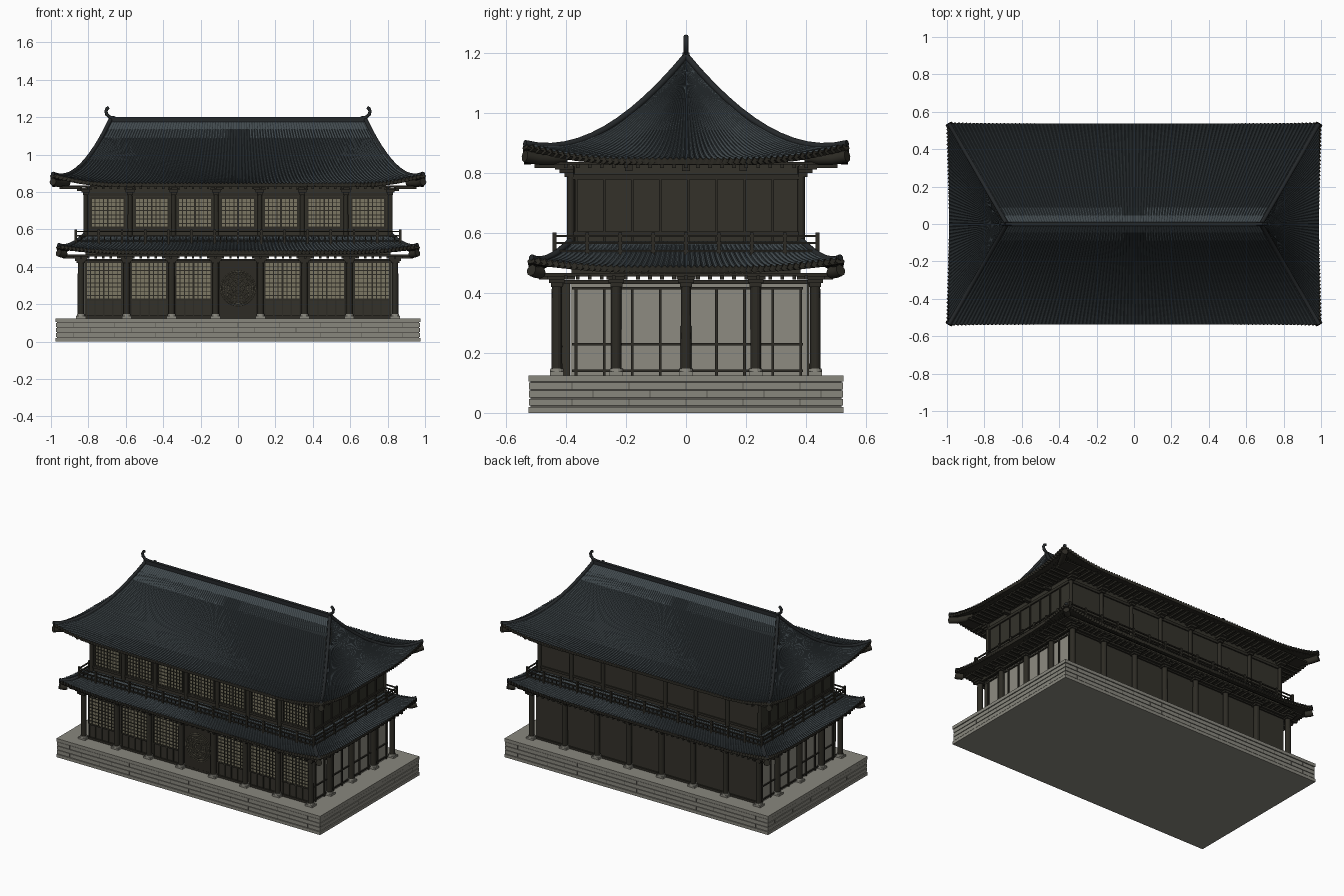
import bpy, bmesh, math
from mathutils import Matrix, Vector

cube = bpy.data.objects.get("Cube")
if cube:
    bpy.data.objects.remove(cube, do_unlink=True)


def material(name, *rgb):
    m = bpy.data.materials.new(name)
    m.use_nodes = True
    m.diffuse_color = (*rgb, 1)
    m.node_tree.nodes["Principled BSDF"].inputs["Base Color"].default_value = (*rgb, 1)
    return m


tile = material("slate tile", .055, .07, .078)
groove = material("tile groove", .02, .026, .03)
trim = material("dark ridge trim", .018, .021, .023)
wood = material("dark wood", .026, .024, .018)
panel = material("wood panel", .033, .031, .023)
paper = material("window paper", .2, .185, .125)
brass = material("dull brass", .12, .11, .075)
plaster = material("pale plaster", .27, .26, .22)
stone = material("grey stone", .25, .243, .208)
joint = material("stone joint", .1, .097, .083)


def add_object(name, data, *mats):
    ob = bpy.data.objects.new(name, data)
    bpy.context.collection.objects.link(ob)
    for m in mats:
        data.materials.append(m)
    return ob


class Part:
    """Collects simple solids of one colour into a single object."""
    def __init__(self, name, mat):
        self.name, self.mat, self.bm = name, mat, bmesh.new()

    def box(self, x, y, z, w, d, h):
        # centred in x and y, standing on z
        mat = Matrix.Translation((x, y, z + h / 2)) @ Matrix.Diagonal((w, d, h, 1))
        bmesh.ops.create_cube(self.bm, size=1, matrix=mat)

    def post(self, x, y, z, r, h):
        bmesh.ops.create_cone(self.bm, cap_ends=True, segments=14, radius1=r, radius2=r * .94,
                              depth=h, matrix=Matrix.Translation((x, y, z + h / 2)))

    def ring(self, hx, hy, z, w, h):
        for s in (-1, 1):
            self.box(0, s * hy, z, 2 * hx + w, w, h)
            self.box(s * hx, 0, z, w, 2 * hy + w, h)

    def done(self):
        me = bpy.data.meshes.new(self.name)
        self.bm.to_mesh(me)
        self.bm.free()
        for p in me.polygons:
            p.use_smooth = False
        return add_object(self.name, me, self.mat)


def tube(name, paths, r, mat, closed=False):
    cu = bpy.data.curves.new(name, "CURVE")
    cu.dimensions = "3D"
    cu.bevel_depth, cu.bevel_resolution, cu.use_fill_caps = r, 2, True
    for pts in paths:
        sp = cu.splines.new("POLY")
        sp.points.add(len(pts) - 1)
        for p, co in zip(sp.points, pts):
            p.co = (*co, 1)
        sp.use_cyclic_u = closed
    return add_object(name, cu, mat)


def roof(name, inner, outer, z0, z1, power, lift, thick, rib):
    """Four curved, ribbed slopes with raised corners, plus hip ridges."""
    def height(t, d):
        return z0 + (z1 - z0) * (1 - t) ** power + lift * d * d * t ** 3
    bm = bmesh.new()
    rows, cycle = 12, (0, 1, 1, 0)
    for k in range(4):
        a, b = k % 2, 1 - k % 2
        n = 4 * round(2 * outer[a] / rib)
        turn = Matrix.Rotation(k * math.pi / 2, 3, "Z")
        grid = []
        for i in range(n + 1):
            u = 2 * i / n - 1
            d = max(0, 1 - (1 - abs(u)) * outer[a] / .35)
            line = []
            for j in range(rows + 1):
                t = j / rows
                bump = .006 * cycle[i % 4] * min(1, 5 * t)
                x = u * (inner[a] + (outer[a] - inner[a]) * t)
                y = inner[b] + (outer[b] - inner[b]) * t
                line.append(bm.verts.new(turn @ Vector((x, -y, height(t, d) + bump))))
            grid.append(line)
        for i in range(n):
            for j in range(rows):
                f = bm.faces.new((grid[i][j], grid[i][j + 1], grid[i + 1][j + 1], grid[i + 1][j]))
                f.material_index = int(i % 4 == 3)
    bmesh.ops.remove_doubles(bm, verts=bm.verts, dist=.0002)
    me = bpy.data.meshes.new(name)
    bm.to_mesh(me)
    bm.free()
    ob = add_object(name, me, tile, groove, wood, wood)
    sol = ob.modifiers.new("thickness", "SOLIDIFY")
    sol.thickness, sol.offset = thick, -1
    sol.material_offset = sol.material_offset_rim = 2

    def hip(sx, sy, t, dz):
        return (sx * (inner[0] + (outer[0] - inner[0]) * t),
                sy * (inner[1] + (outer[1] - inner[1]) * t), height(t, 1) + dz)
    corners = [(sx, sy) for sx in (-1, 1) for sy in (-1, 1)]
    steps = [j / rows for j in range(rows + 1)]
    tube(name + "_hip_ridges", [[hip(*c, t, .003) for t in steps] for c in corners], .011, trim)
    tube(name + "_corner_beams", [[hip(*c, t, -.04) for t in steps[-4:]] for c in corners], .02, wood)


# Stone terrace: courses over a recessed core
core = Part("terrace_core", joint)
core.box(0, 0, .004, 1.934, 1.034, .115)
base = Part("terrace_courses", stone)
base.box(0, 0, 0, 1.95, 1.05, .02)
base.box(0, 0, .104, 1.95, 1.05, .021)
for i in range(3):
    z = .024 + i * .027
    base.box(0, 0, z, 1.944, 1.044, .023)
    for k in range(-4, 5):
        for s in (-1, 1):
            core.box(k * .22 + i % 2 * .09, s * .522, z, .003, .002, .023)
            if abs(k) < 3:
                core.box(s * .972, k * .19 + i % 2 * .07, z, .002, .003, .023)
core.done()
base.done()

# Columns, plinths and brackets
cols_x = [s * x for x in (.12, .355, .595, .84) for s in (-1, 1)]
low_spots = [(x, s * .43) for x in cols_x for s in (-1, 1)]
low_spots += [(s * .84, y) for y in (-.232, 0, .232) for s in (-1, 1)]
plinths, columns = Part("column_plinths", stone), Part("lower_columns", wood)
brackets = Part("eave_brackets", wood)
for x, y in low_spots:
    plinths.box(x, y, .125, .052, .045, .012)
    plinths.post(x, y, .137, .023, .01)
    columns.post(x, y, .14, .018, .31)
    for k in range(3):
        brackets.box(x, y, .42 + k * .012, .045 + k * .018, .04 + k * .012, .012)
uppers = Part("upper_columns", wood)
for x in cols_x:
    for s in (-1, 1):
        ux = x * .97
        uppers.post(ux, s * .384, .55, .013, .27)
        for k in range(3):
            brackets.box(ux, s * (.39 + k * .008), .785 + k * .013, .03 + k * .016, .03 + k * .016, .013)
for y in (-.19, 0, .19):
    for s in (-1, 1):
        brackets.box(s * .835, y, .805, .05, .025, .02)
for p in (plinths, columns, uppers, brackets):
    p.done()

# Lower storey walls
walls = Part("lower_long_walls", panel)
for s in (-1, 1):
    walls.box(0, s * .398, .125, 1.64, .025, .31)
walls.done()
ends = Part("lower_end_walls", plaster)
for s in (-1, 1):
    ends.box(s * .815, .01, .125, .02, .79, .305)
ends.done()
strips = Part("wall_battens", wood)
for s in (-1, 1):
    for k in range(-4, 5):
        strips.box(s * .828, k * .0935 + .008, .125, .01, .009, .295)
        strips.box(s * .818, k * .0935 + .008, .57, .01, .008, .21)
    for z in (.136, .224, .411):
        strips.box(s * .828, .005, z, .008, .77, .008)
    strips.box(0, s * .414, .125, 1.66, .012, .014)
    strips.box(0, s * .414, .425, 1.66, .012, .012)
strips.ring(.842, .432, .43, .014, .012)
strips.ring(.818, .383, .778, .012, .018)
strips.ring(.818, .383, .59, .01, .014)
strips.done()

# Upper storey body and flat soffits
upper = Part("upper_walls", panel)
upper.box(0, 0, .46, 1.63, .762, .37)
upper.done()
soffit = Part("soffits_and_rafters", wood)
for z, hx, hy in ((.826, .94, .49), (.455, .92, .475)):
    soffit.box(0, 0, z, 2 * hx, 2 * hy, .01)
    for k in range(-21, 22):
        for s in (-1, 1):
            soffit.box(k * .04, s * (hy - .045), z - .01, .012, .12, .012)
            if abs(k) < 11:
                soffit.box(s * (hx - .045), k * .04, z - .01, .12, .012, .012)
soffit.done()

# Lattice windows on the front
panes, lattice = Part("window_panes", paper), Part("window_lattice", wood)


def window(x, w, z, h, y, across, up):
    panes.box(x, y, z, w, .004, h)
    for k in range(across + 1):
        thick = .009 if k % 4 == 0 else .0045
        lattice.box(x + w * (k / across - .5), y - .003, z, thick, .006, h)
    for k in range(up + 1):
        thick = .009 if k in (0, up) else .0045
        lattice.box(x, y - .003, z + h * k / up - thick / 2, w, .006, thick)


for x in (-.717, -.475, -.238, .238, .475, .717):
    window(x, .19, .225, .2, -.412, 8, 9)
    for k in range(5):
        lattice.box(x + (k - 2) * .0475, -.413, .138, .007, .008, .082)
for x in (-.697, -.461, -.23, 0, .23, .461, .697):
    window(x, .178, .61, .158, -.383, 8, 7)
panes.done()
lattice.done()

# Central door with round medallion
door = Part("central_door", wood)
door.box(0, -.414, .135, .205, .01, .295)
door.done()


def circle(r, n=40, x=0, z=0):
    return [(x + r * math.cos(math.tau * k / n), -.42, .285 + z + r * math.sin(math.tau * k / n)) for k in range(n)]


loops = [circle(r) for r in (.092, .08, .05, .018)]
for k in range(8):
    a = math.tau * k / 8
    loops.append(circle(.02, 12, .05 * math.cos(a), .05 * math.sin(a)))
tube("door_medallion", loops, .0022, brass, True)

# Roofs
roof("lower_roof", (.82, .385), (.96, .515), .485, .57, 1.5, .03, .02, .02)
roof("upper_roof", (.68, 0), (.99, .537), .845, 1.187, 1.9, .05, .02, .02)
ridge = Part("main_ridge", trim)
ridge.box(0, 0, 1.175, 1.38, .022, .025)
ridge.done()
hook = [(.655, 1.195), (.685, 1.2), (.702, 1.215), (.706, 1.233), (.7, 1.246), (.69, 1.252)]
tube("ridge_finials", [[(s * x, 0, z) for x, z in hook] for s in (-1, 1)], .009, trim)

# Balcony railing
rail = Part("balcony_railing", wood)
for z in (.535, .562, .585):
    rail.ring(.868, .438, z, .008, .007)
for s in (-1, 1):
    for k in range(-7, 8):
        rail.box(k * .124, s * .438, .505, .012, .012, .095)
    for k in range(-27, 28):
        rail.box(k * .031, s * .438, .525, .005, .005, .037)
    for k in range(-4, 5):
        rail.box(s * .868, k * .1095, .505, .012, .012, .095)
rail.done()
